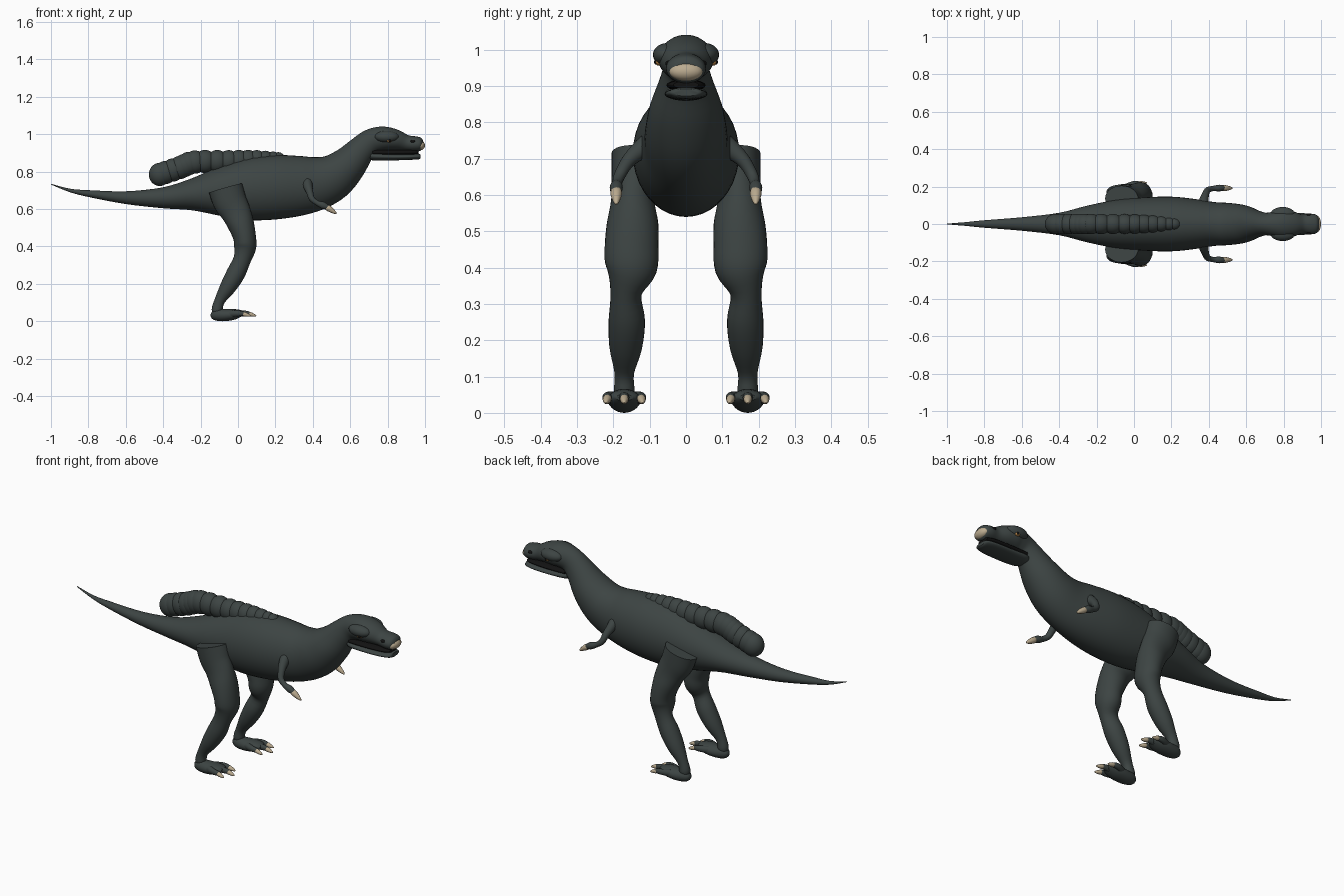
import bpy, bmesh, math
from mathutils import Vector

cube = bpy.data.objects.get("Cube")
if cube:
    bpy.data.objects.remove(cube)


def material(name, colour):
    m = bpy.data.materials.new(name)
    m.use_nodes = True
    m.diffuse_color = (*colour, 1)
    bsdf = m.node_tree.nodes["Principled BSDF"]
    bsdf.inputs["Base Color"].default_value = (*colour, 1)
    bsdf.inputs["Roughness"].default_value = 0.7
    return m


SKIN = material("dark grey green skin", (0.046, 0.058, 0.056))
CLAW = material("pale horn", (0.50, 0.41, 0.28))
BLACK = material("black", (0.006, 0.006, 0.006))
EYE = material("amber eye", (0.45, 0.22, 0.06))


def finish(name, bm, mat):
    bmesh.ops.recalc_face_normals(bm, faces=bm.faces[:])
    mesh = bpy.data.meshes.new(name)
    bm.to_mesh(mesh)
    bm.free()
    mesh.materials.append(mat)
    ob = bpy.data.objects.new(name, mesh)
    bpy.context.collection.objects.link(ob)
    bpy.ops.object.select_all(action='DESELECT')
    ob.select_set(True)
    bpy.context.view_layer.objects.active = ob
    bpy.ops.object.shade_smooth_by_angle(angle=math.radians(45))
    return ob


def spline(rows, steps):
    """Smoothly interpolate rows of numbers."""
    rows = [Vector(r) for r in rows]
    out = []
    for i in range(len(rows) - 1):
        p0, p1 = rows[max(i - 1, 0)], rows[i]
        p2, p3 = rows[i + 1], rows[min(i + 2, len(rows) - 1)]
        for k in range(steps):
            t = k / steps
            out.append(p1 + (p2 - p0) * (t / 2)
                       + (p0 * 2 - p1 * 5 + p2 * 4 - p3) * (t * t / 2)
                       + (p1 * 3 - p0 - p2 * 3 + p3) * (t ** 3 / 2))
    return out + [rows[-1]]


def loft(name, rows, mat, sides=28, steps=4, mirror=1):
    """Skin oval rings (x, y, z, half depth, half width) along a path."""
    pts = spline(rows, steps)
    centres = [Vector((p[0], p[1] * mirror, p[2])) for p in pts]
    bm = bmesh.new()
    rings = []
    for i, (p, c) in enumerate(zip(pts, centres)):
        t = (centres[min(i + 1, len(pts) - 1)] - centres[max(i - 1, 0)]).normalized()
        side = Vector((0, 1, 0))
        side = (side - t * side.dot(t)).normalized()
        up = t.cross(side)
        rings.append([bm.verts.new(c + up * max(p[3], .001) * math.sin(a)
                                   + side * max(p[4], .001) * math.cos(a))
                      for a in (math.tau * k / sides for k in range(sides))])
    for a, b in zip(rings, rings[1:]):
        for k in range(sides):
            j = (k + 1) % sides
            bm.faces.new((a[k], a[j], b[j], b[k]))
    bm.faces.new(rings[0])
    bm.faces.new(rings[-1])
    return finish(name, bm, mat)


def ellipsoid(name, centre, radii, mat):
    bm = bmesh.new()
    bmesh.ops.create_uvsphere(bm, u_segments=24, v_segments=16, radius=1)
    bmesh.ops.scale(bm, vec=radii, verts=bm.verts)
    bmesh.ops.translate(bm, vec=centre, verts=bm.verts)
    return finish(name, bm, mat)


def claw(name, base, tip, radius, mirror):
    b, t = Vector(base), Vector(tip)
    rows = [(*b.lerp(t, f), radius * s, radius * s)
            for f, s in ((0, .6), (.25, 1), (.6, .8), (.9, .4), (1, .1))]
    loft(name, rows, CLAW, sides=12, mirror=mirror)


# Tail, trunk, neck and skull in one skin
loft("body", [
    (-1, 0, .733, .002, .002), (-.9, 0, .70, .009, .010),
    (-.8, 0, .683, .018, .020), (-.6, 0, .661, .034, .036),
    (-.4, 0, .66, .056, .06), (-.25, 0, .676, .084, .098),
    (-.1, 0, .692, .13, .128), (.05, 0, .706, .166, .142),
    (.2, 0, .717, .172, .146), (.33, 0, .725, .16, .133),
    (.43, 0, .74, .142, .117), (.515, 0, .775, .122, .112),
    (.59, 0, .838, .099, .100), (.655, 0, .912, .077, .073),
    (.705, 0, .957, .068, .060), (.755, 0, .974, .066, .068),
    (.80, 0, .975, .063, .076), (.85, 0, .967, .055, .068),
    (.90, 0, .953, .043, .050), (.945, 0, .948, .041, .055),
    (.975, 0, .946, .036, .049), (.988, 0, .945, .02, .03)], SKIN, sides=40)

# Jaw, mouth lining and horny nose
loft("lower_jaw", [
    (.708, 0, .885, .022, .045), (.74, 0, .881, .022, .056),
    (.83, 0, .878, .018, .059), (.92, 0, .879, .016, .057),
    (.965, 0, .881, .015, .046), (.976, 0, .882, .010, .034)], SKIN)
loft("mouth_lining", [
    (.72, 0, .902, .018, .050), (.83, 0, .902, .016, .054),
    (.93, 0, .903, .014, .048), (.965, 0, .903, .010, .035)], BLACK)
ellipsoid("nose_horn", (.974, 0, .940), (.026, .046, .026), CLAW)

# Row of rounded back bumps, shrinking into the back
bumps = spline([(-.418, .785, .062), (-.31, .822, .062), (-.23, .851, .062),
                (-.05, .855, .060), (.1, .862, .053), (.215, .866, .038)], 3)
for i, (x, z, r) in enumerate(bumps):
    ellipsoid(f"back_bump_{i + 1}", (x, 0, z), (r * .95, r * .88, r), SKIN)

for s, label in ((1, "left"), (-1, "right")):
    # Brow, eye and nostril
    ellipsoid(label + "_brow", (.795, s * .053, .986), (.065, .038, .032), SKIN)
    ellipsoid(label + "_eye", (.808, s * .074, .966), (.014, .012, .010), EYE)
    ellipsoid(label + "_pupil", (.811, s * .082, .966), (.007, .006, .007), BLACK)
    ellipsoid(label + "_nostril", (.935, s * .048, .962), (.013, .009, .008), BLACK)

    # Hind leg from flared hip to ankle
    loft(label + "_leg", [
        (-.066, .135, .712, .092, .070), (-.045, .139, .645, .090, .066),
        (-.012, .146, .585, .080, .060), (.015, .147, .52, .071, .071),
        (.035, .150, .45, .061, .074), (.038, .151, .395, .059, .070),
        (.022, .165, .33, .047, .043), (-.012, .163, .255, .050, .050),
        (-.055, .166, .18, .043, .045), (-.098, .170, .11, .028, .027),
        (-.112, .170, .06, .029, .028), (-.11, .170, .035, .018, .020)],
        SKIN, mirror=s)

    # Foot, toes and toe claws
    loft(label + "_foot", [
        (-.142, .17, .045, .012, .012), (-.125, .17, .038, .030, .030),
        (-.085, .17, .033, .033, .040), (-.03, .17, .036, .030, .046),
        (.01, .17, .042, .020, .040), (.03, .17, .042, .010, .022)],
        SKIN, mirror=s)
    for n, (dy, reach) in enumerate(((-.046, .03), (0, .06), (.046, .03))):
        y = .17 + dy
        loft(f"{label}_toe_{n + 1}", [
            (-.04, .17 + dy * .6, .040, .020, .018),
            (reach - .03, y, .042, .016, .014),
            (reach, y, .040, .012, .011), (reach + .008, y, .039, .004, .004)],
            SKIN, sides=14, mirror=s)
        claw(f"{label}_toe_claw_{n + 1}", (reach - .01, y, .042),
             (reach + .038, y + dy * .1, .028), .012, s)

    # Small arm, hand and hand claw
    loft(label + "_arm", [
        (.37, .095, .745, .030, .032), (.374, .128, .722, .025, .026),
        (.383, .160, .692, .019, .019), (.395, .182, .655, .016, .016),
        (.425, .190, .632, .014, .014), (.455, .192, .620, .019, .018),
        (.482, .193, .608, .013, .013)], SKIN, sides=18, mirror=s)
    claw(label + "_hand_claw", (.465, .192, .617), (.527, .192, .575), .016, s)
